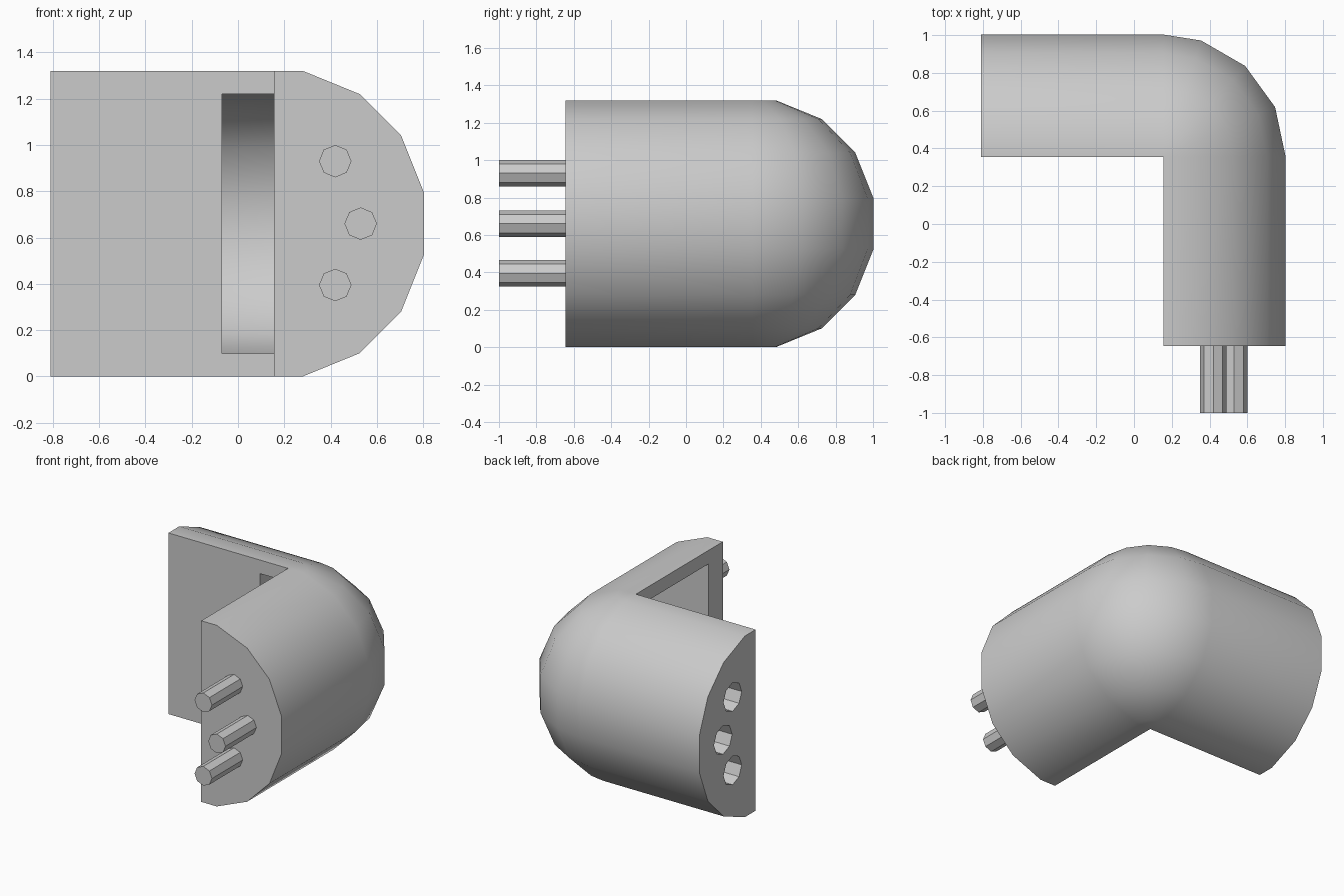
import bpy, bmesh
from math import sin, cos, radians, pi
from mathutils import Vector

cube = bpy.data.objects.get("Cube")
if cube:
    bpy.data.objects.remove(cube, do_unlink=True)

PIVOT = Vector((0.155, 0.355, 0))   # inside corner of the elbow
MID_Z = 0.66
PINS = [(0.265, 0.93), (0.375, 0.66), (0.265, 0.395)]  # offset from inner face, height

plastic = bpy.data.materials.new("grey_plastic")
plastic.use_nodes = True
plastic.diffuse_color = (0.6, 0.6, 0.6, 1)
plastic.node_tree.nodes["Principled BSDF"].inputs["Base Color"].default_value = (0.6, 0.6, 0.6, 1)


def finish(bm, name):
    bmesh.ops.recalc_face_normals(bm, faces=bm.faces)
    mesh = bpy.data.meshes.new(name)
    bm.to_mesh(mesh)
    bm.free()
    mesh.materials.append(plastic)
    obj = bpy.data.objects.new(name, mesh)
    bpy.context.collection.objects.link(obj)
    return obj


def elbow(name, scale, front_y, side_x, inner):
    """Half-round profile swept along both arms and around the corner."""
    half = [(0.125, 0.66), (0.37, 0.56), (0.55, 0.38), (0.648, 0.135)]
    half = [(inner, 0.66 * scale)] + [(u * scale, z * scale) for u, z in half]
    profile = half + [(u, -z) for u, z in reversed(half)]
    stations = [(Vector((PIVOT.x, front_y, 0)), 0, False)]
    stations += [(PIVOT, a, True) for a in (0, 24, 48, 72, 90)]
    stations += [(Vector((side_x, PIVOT.y, 0)), 90, False)]
    bm = bmesh.new()
    rings = []
    for centre, angle, corner in stations:
        d = Vector((cos(radians(angle)), sin(radians(angle)), 0))
        ring = []
        for u, z in profile:
            offset = Vector((u, u, 0)) if corner and u <= 0 else d * u
            ring.append(bm.verts.new(centre + offset + Vector((0, 0, MID_Z + z))))
        rings.append(ring)
    n = len(profile)
    for a, b in zip(rings, rings[1:]):
        for i in range(n):
            j = (i + 1) % n
            bm.faces.new((a[i], a[j], b[j], b[i]))
    bm.faces.new(rings[0])
    bm.faces.new(rings[-1])
    bmesh.ops.remove_doubles(bm, verts=bm.verts, dist=0.0005)
    return finish(bm, name)


def rod(name, start, end, radius):
    """Eight-sided rod between two points lying along x or y."""
    axis = (end - start).normalized()
    side = axis.cross(Vector((0, 0, 1)))
    bm = bmesh.new()
    rings = []
    for p in (start, end):
        rings.append([bm.verts.new(p + side * radius * cos(i * pi / 4)
                                   + Vector((0, 0, radius * sin(i * pi / 4)))) for i in range(8)])
    for i in range(8):
        j = (i + 1) % 8
        bm.faces.new((rings[0][i], rings[0][j], rings[1][j], rings[1][i]))
    for ring in rings:
        bm.faces.new(ring)
    return finish(bm, name)


# Elbow body, hollow behind the inside corner, with sockets in the side arm
body = elbow("elbow_body", 1.0, -0.645, -0.81, 0.0)
cutters = [elbow("cavity_cutter", 0.85, -0.48, -0.07, -0.03)]
for u, z in PINS:
    y = PIVOT.y + u
    cutters.append(rod("socket_cutter", Vector((-0.9, y, z)), Vector((-0.41, y, z)), 0.105))

bpy.context.view_layer.objects.active = body
for cutter in cutters:
    mod = body.modifiers.new("cut", "BOOLEAN")
    mod.operation = "DIFFERENCE"
    mod.solver = "EXACT"
    mod.object = cutter
    bpy.ops.object.modifier_apply(modifier=mod.name)
    bpy.data.objects.remove(cutter, do_unlink=True)

bpy.ops.object.select_all(action="DESELECT")
body.select_set(True)
bpy.ops.object.shade_smooth_by_angle(angle=radians(32))

# Plug pins on the front arm
for name, (u, z) in zip(("upper_pin", "middle_pin", "lower_pin"), PINS):
    x = PIVOT.x + u
    rod(name, Vector((x, -0.6, z)), Vector((x, -1.0, z)), 0.07)
